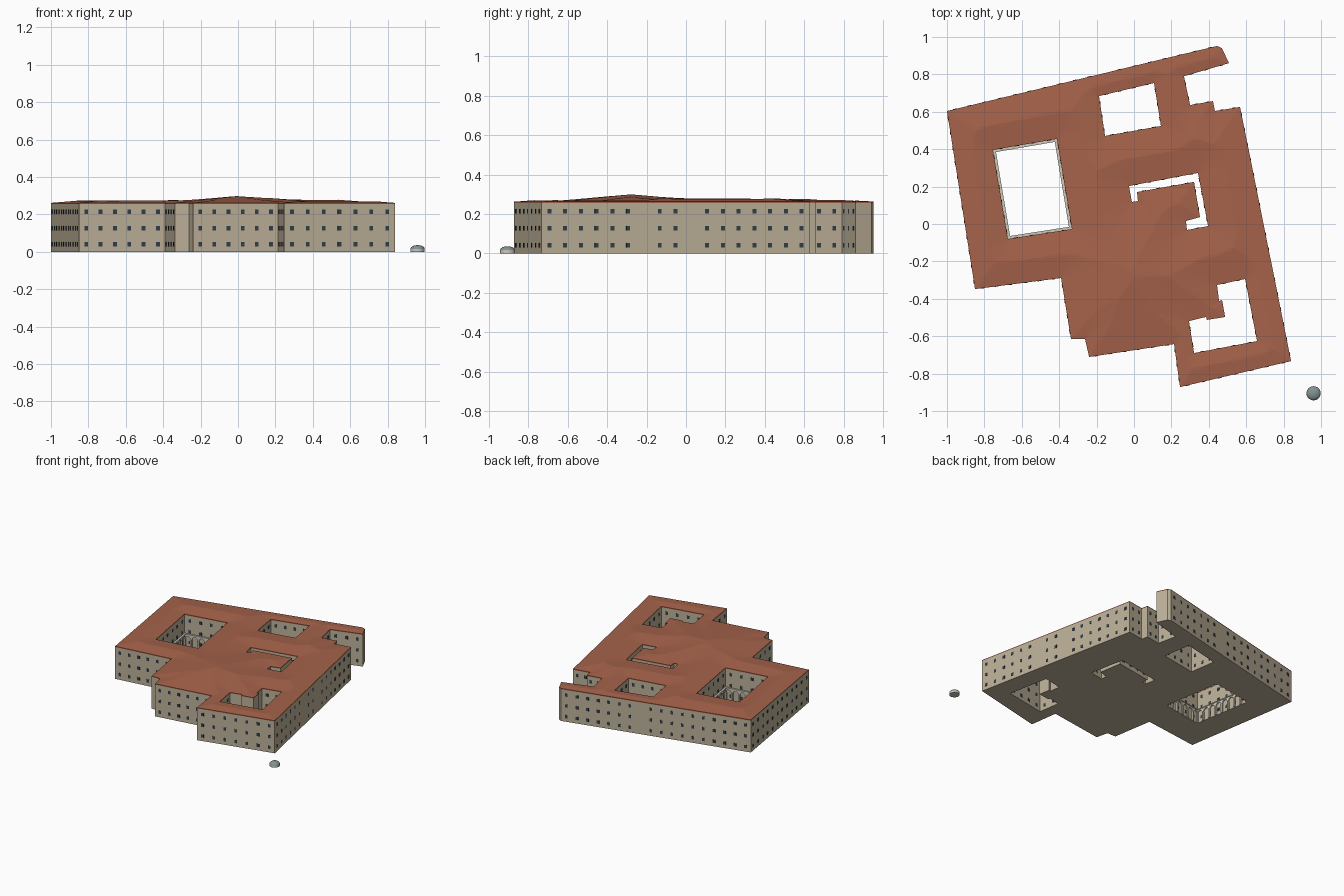
import bpy, bmesh
from math import radians, sin, cos, pi, hypot
from mathutils import Vector, Matrix
from mathutils.geometry import delaunay_2d_cdt

if "Cube" in bpy.data.objects:
    bpy.data.objects.remove(bpy.data.objects["Cube"])

WALL_TOP, EAVE, SLOPE = 0.255, 0.262, 0.095

# Plan outlines, listed clockwise
outer = [(-1, .604), (.444, .952), (.47, .94), (.508, .86), (.267, .79), (.3, .636),
         (.422, .657), (.433, .604), (.567, .626), (.84, -.733), (.246, -.872),
         (.214, -.642), (-.24, -.711), (-.262, -.615), (-.337, -.615),
         (-.39, -.289), (-.85, -.348)]
cloister = [(-.754, .396), (-.412, .455), (-.332, -.027), (-.674, -.08)]
court_b = [(-.187, .684), (.107, .754), (.144, .524), (-.155, .471)]
court_c = [(-.027, .203), (.342, .273), (.396, -.011), (.283, -.032), (.278, .016),
           (.353, .037), (.321, .225), (.016, .171), (.021, .123), (-.011, .118)]
court_d = [(.444, -.326), (.594, -.294), (.658, -.626), (.321, -.69), (.294, -.519),
           (.385, -.497), (.39, -.513), (.487, -.497), (.471, -.406), (.455, -.412)]
# Reversing the courts keeps open air on the left of every edge
rings = [outer] + [c[::-1] for c in (cloister, court_b, court_c, court_d)]
edges = [(r[i], r[(i + 1) % len(r)]) for r in rings for i in range(len(r))]


def material(name, rgb):
    m = bpy.data.materials.new(name)
    m.diffuse_color = (*rgb, 1)
    m.use_nodes = True
    m.node_tree.nodes["Principled BSDF"].inputs["Base Color"].default_value = m.diffuse_color
    return m


STONE = material("stone", (.50, .43, .31))
TILE = material("roof_tile", (.38, .125, .07))
GLASS = material("dark_glass", (.03, .05, .07))
PALE = material("pale_stone", (.62, .58, .49))
DOME = material("dome_grey", (.22, .29, .29))


def finish(name, bm, mat):
    me = bpy.data.meshes.new(name)
    bm.to_mesh(me)
    bm.free()
    me.materials.append(mat)
    ob = bpy.data.objects.new(name, me)
    bpy.context.collection.objects.link(ob)
    return ob


def inside(x, y):
    hit = False
    for (ax, ay), (bx, by) in edges:
        if (ay > y) != (by > y) and x < (bx - ax) * (y - ay) / (by - ay) + ax:
            hit = not hit
    return hit


def edge_distance(x, y):
    best = 9
    for (ax, ay), (bx, by) in edges:
        dx, dy = bx - ax, by - ay
        t = max(0, min(1, ((x - ax) * dx + (y - ay) * dy) / (dx * dx + dy * dy)))
        best = min(best, hypot(x - ax - t * dx, y - ay - t * dy))
    return best


def fill_plan(bm, extra, height, up):
    """Triangulate the plan with its courts; extra points refine it."""
    pts, cons = [], []
    for r in rings:
        n = len(pts)
        pts += [Vector(p) for p in r]
        cons += [(n + i, n + (i + 1) % len(r)) for i in range(len(r))]
    vs, _, fs, *_ = delaunay_2d_cdt(pts + extra, cons, [], 0, 1e-6)
    bv = [bm.verts.new((v.x, v.y, height(v.x, v.y))) for v in vs]
    for f in fs:
        c = sum((vs[i] for i in f), Vector((0, 0))) / len(f)
        if inside(c.x, c.y):
            face = bm.faces.new([bv[i] for i in f])
            face.normal_update()
            if (face.normal.z > 0) != up:
                face.normal_flip()
    bmesh.ops.delete(bm, geom=[v for v in bm.verts if not v.link_faces], context='VERTS')


def wall_band(bm, z0, z1):
    for a, b in edges:
        bm.faces.new([bm.verts.new((*p, z)) for p, z in ((b, z0), (a, z0), (a, z1), (b, z1))])
    bmesh.ops.remove_doubles(bm, verts=bm.verts, dist=1e-5)


def frame(a, b):
    """Local axes of a wall: along, outward, up."""
    t = Vector((b[0] - a[0], b[1] - a[1], 0))
    length = t.length
    t.normalize()
    m = Matrix((t, Vector((-t.y, t.x, 0)), Vector((0, 0, 1)))).transposed().to_4x4()
    return Matrix.Translation((a[0], a[1], 0)) @ m, length


def box(bm, m, centre, size):
    bmesh.ops.create_cube(bm, size=1, matrix=m @ Matrix.Translation(centre) @ Matrix.Diagonal((*size, 1)))


# Walls and underside
bm = bmesh.new()
fill_plan(bm, [], lambda x, y: 0, False)
wall_band(bm, 0, WALL_TOP)
finish("walls", bm, STONE)

# Hipped roof: height grows with distance from the eaves
step, turn = 0.0145, radians(10)
extra = []
for i in range(-95, 96):
    for j in range(-95, 96):
        x = (i * cos(turn) - j * sin(turn)) * step
        y = (i * sin(turn) + j * cos(turn)) * step
        if abs(x) < 1 and abs(y) < 1 and inside(x, y) and edge_distance(x, y) > .004:
            extra.append(Vector((x, y)))
bm = bmesh.new()
fill_plan(bm, extra, lambda x, y: EAVE + SLOPE * edge_distance(x, y), True)
wall_band(bm, WALL_TOP, EAVE)
finish("roof", bm, TILE)

# Three rows of windows on every wall, with a few blank bays
blank = {(0, 10), (8, 7), (8, 10)}
bm = bmesh.new()
for e, (a, b) in enumerate(edges):
    m, length = frame(a, b)
    n = round(length / .082) if length > .1 else 0
    for k in range(n):
        if (e, k) not in blank:
            for z in (.041, .127, .214):
                box(bm, m, ((k + .5) * length / n, 0, z), (.02, .004, .024))
finish("windows", bm, GLASS)

# Cloister arcade: posts, round arches and a string course
posts, arches = bmesh.new(), bmesh.new()
ring = rings[1]
for i in range(4):
    m, length = frame(ring[i], ring[(i + 1) % 4])
    n = round(length / .06)
    w = length / n
    r = w / 2 - .006
    for k in range(n + 1):
        box(posts, m, (min(max(k * w, .006), length - .006), .006, .035), (.012, .012, .07))
    box(posts, m, (length / 2, .007, .106), (length, .014, .008))
    for k in range(n):
        mid = (k + .5) * w
        low = [(mid - w / 2, .07)] + [(mid - r * cos(pi * s / 8), .07 + r * sin(pi * s / 8))
                                      for s in range(9)] + [(mid + w / 2, .07)]
        lo = [arches.verts.new(m @ Vector((u, .01, z))) for u, z in low]
        hi = [arches.verts.new(m @ Vector((u, .01, .104))) for u, z in low]
        for s in range(10):
            if abs(low[s + 1][0] - low[s][0]) > 1e-5:
                arches.faces.new((lo[s + 1], lo[s], hi[s], hi[s + 1]))
bmesh.ops.delete(arches, geom=[v for v in arches.verts if not v.link_faces], context='VERTS')
finish("cloister_posts", posts, PALE)
arc = finish("cloister_arches", arches, PALE)
mod = arc.modifiers.new("thickness", 'SOLIDIFY')
mod.thickness = .008

# Small domed pavilion off the front right corner
X, Y, R = .96, -.905, .038
bm = bmesh.new()
bmesh.ops.create_cone(bm, cap_ends=True, segments=24, radius1=R, radius2=R, depth=.016,
                      matrix=Matrix.Translation((X, Y, .008)))
finish("pavilion_drum", bm, PALE)
bm = bmesh.new()
bmesh.ops.create_uvsphere(bm, u_segments=24, v_segments=12, radius=1)
bmesh.ops.delete(bm, geom=[v for v in bm.verts if v.co.z < -.01], context='VERTS')
bmesh.ops.transform(bm, verts=bm.verts,
                    matrix=Matrix.Translation((X, Y, .016)) @ Matrix.Diagonal((R, R, .02, 1)))
for f in bm.faces:
    f.smooth = True
finish("pavilion_dome", bm, DOME)
